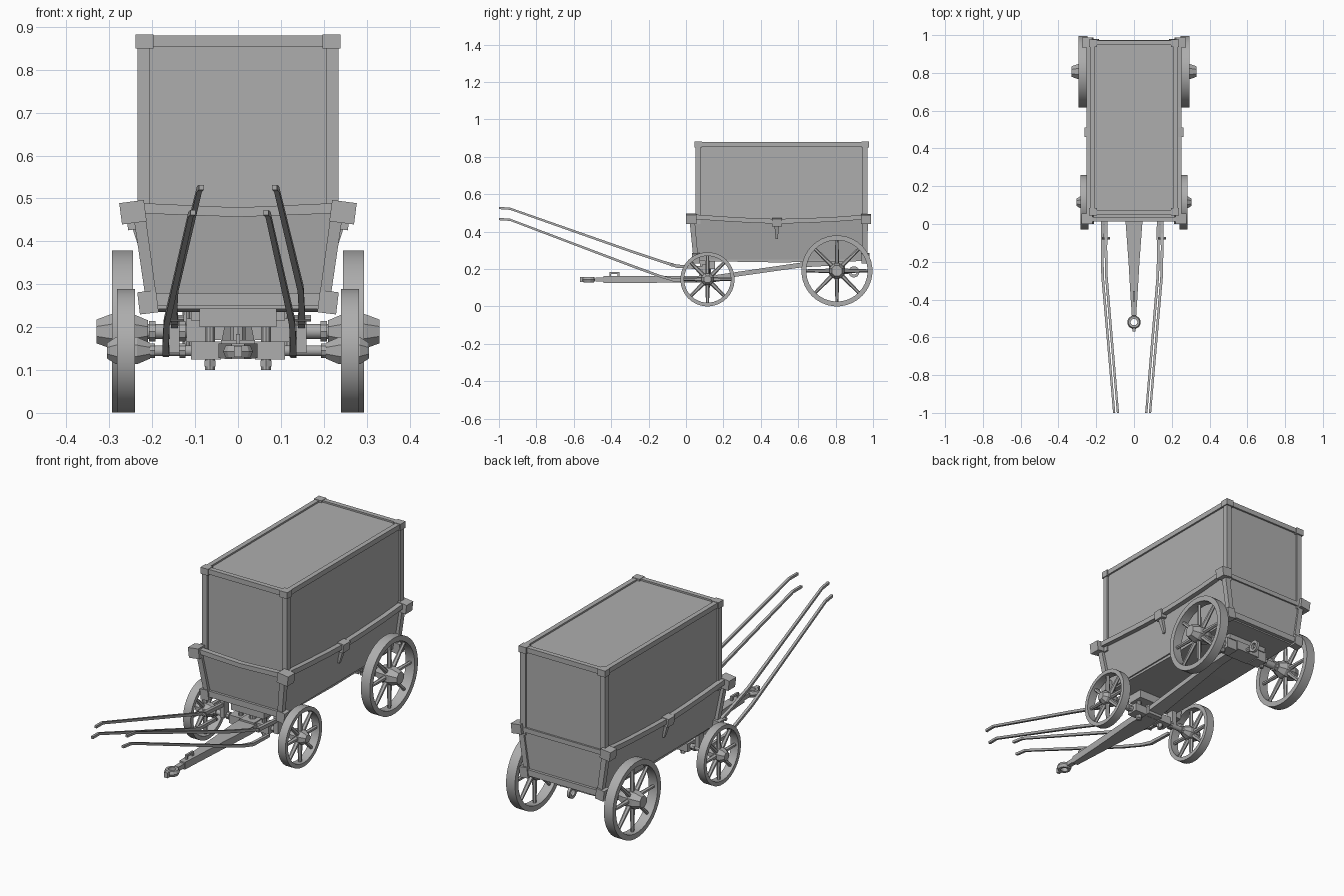
import bpy, bmesh, math
from mathutils import Vector, Matrix

if "Cube" in bpy.data.objects:
    bpy.data.objects.remove(bpy.data.objects["Cube"])

grey = bpy.data.materials.new("weathered grey")
grey.diffuse_color = (0.42, 0.42, 0.42, 1)
grey.use_nodes = True
grey.node_tree.nodes["Principled BSDF"].inputs["Base Color"].default_value = grey.diffuse_color


def finish(name, bm, smooth=False):
    bmesh.ops.recalc_face_normals(bm, faces=bm.faces[:])
    me = bpy.data.meshes.new(name)
    bm.to_mesh(me)
    bm.free()
    me.materials.append(grey)
    ob = bpy.data.objects.new(name, me)
    bpy.context.collection.objects.link(ob)
    if smooth:
        bpy.ops.object.select_all(action='DESELECT')
        ob.select_set(True)
        bpy.context.view_layer.objects.active = ob
        bpy.ops.object.shade_smooth_by_angle(angle=math.radians(35))
    return ob


def loft(name, axis, sections):
    """Rectangular sections (x, y, z, half_a, half_b) skinned along one axis."""
    u, v = [Vector(row) for i, row in enumerate(Matrix.Identity(3)) if i != axis]
    bm = bmesh.new()
    rings = []
    for x, y, z, a, b in sections:
        c = Vector((x, y, z))
        rings.append([bm.verts.new(c + u * a * s + v * b * t)
                      for s, t in ((-1, -1), (1, -1), (1, 1), (-1, 1))])
    for r, q in zip(rings, rings[1:]):
        for i in range(4):
            j = (i + 1) % 4
            bm.faces.new((r[i], r[j], q[j], q[i]))
    bm.faces.new(rings[0])
    bm.faces.new(rings[-1])
    return finish(name, bm)


def box(name, x0, x1, y0, y1, z0, z1, tilt=0):
    bm = bmesh.new()
    c = Vector(((x0 + x1) / 2, (y0 + y1) / 2, (z0 + z1) / 2))
    m = Matrix.Translation(c) @ Matrix.Rotation(tilt, 4, 'Y') @ Matrix.Diagonal((x1 - x0, y1 - y0, z1 - z0, 1))
    bmesh.ops.create_cube(bm, size=1, matrix=m)
    return finish(name, bm)


def lathe(name, centre, axis, profile, n=16, closed=False, smooth=True):
    """Profile of (distance along axis, radius) turned around 'X', 'Y' or 'Z'."""
    m = {'X': Matrix.Rotation(math.pi / 2, 3, 'Y'),
         'Y': Matrix.Rotation(-math.pi / 2, 3, 'X'), 'Z': Matrix.Identity(3)}[axis]
    bm = bmesh.new()
    rings = []
    for d, r in profile:
        rings.append([bm.verts.new(Vector(centre) + m @ Vector((
            r * math.cos(2 * math.pi * (i + .5) / n), r * math.sin(2 * math.pi * (i + .5) / n), d)))
            for i in range(n)])
    pairs = list(zip(rings, rings[1:])) + ([(rings[-1], rings[0])] if closed else [])
    for r, q in pairs:
        for i in range(n):
            j = (i + 1) % n
            bm.faces.new((r[i], r[j], q[j], q[i]))
    if not closed:
        bm.faces.new(rings[0])
        bm.faces.new(rings[-1])
    return finish(name, bm, smooth)


def rod(name, a, b, axis, r, n=10):
    return lathe(name, a, axis, [(0, r), (b, r)], n)


def wheel(name, side, y, r, x0, x1, hub, rim):
    xc, w = side * (x0 + x1) / 2, (x1 - x0) / 2
    ri = r - rim
    lathe(name + "_rim", (xc, y, r), 'X', [(-w, ri), (-w, r), (w, r), (w, ri)], 36, True)
    lathe(name + "_hub", (0, y, r), 'X', [(side * d, q) for d, q in hub], 8, False, False)
    # tapered spokes
    bm = bmesh.new()
    for k in range(8):
        m = (Matrix.Translation((xc, y, r)) @ Matrix.Rotation(k * math.pi / 4, 4, 'X')
             @ Matrix.Translation((0, 0, (ri + .01) / 2)))
        bmesh.ops.create_cone(bm, cap_ends=True, segments=6, radius1=.013, radius2=.008,
                              depth=ri + .01, matrix=m)
    finish(name + "_spokes", bm)


# upper cargo box: panels, corner posts, top frame
box("cargo_box", -.225, .225, .06, .963, .44, .872)
for s in (-1, 1):
    n = "right" if s > 0 else "left"
    for y, e in ((.065, "front"), (.958, "rear")):
        box(f"{e}_{n}_post", s * .22 - .014, s * .22 + .014, y - .013, y + .013, .44, .86)
        box(f"{e}_{n}_top_corner", s * .218 - .021, s * .218 + .021, y - .02, y + .02, .85, .882)
    box(f"{n}_top_rail", s * .222 - .012, s * .222 + .012, .07, .955, .855, .88)
for y, e in ((.063, "front"), (.96, "rear")):
    box(f"{e}_top_rail", -.21, .21, y - .012, y + .012, .855, .88)

# flared lower body: bottom, top sections along z
loft("lower_body", 2, [(0, .508, .25, .197, .452), (0, .497, .465, .23, .467)])
loft("floor_boards", 1, [(0, .07, .25, .19, .008), (0, .5, .243, .19, .008), (0, .95, .25, .19, .008)])
box("front_bottom_rail", -.19, .19, .04, .06, .25, .28)
box("rear_bottom_rail", -.2, .2, .955, .974, .245, .275)
loft("front_sagging_rail", 0, [(-.22, .025, .477, .013, .012), (0, .025, .468, .013, .011),
                               (.22, .025, .477, .013, .012)])
box("rear_middle_rail", -.22, .22, .953, .972, .455, .478)

for s in (-1, 1):
    n = "right" if s > 0 else "left"
    # sagging side rail with its blocks
    loft(f"{n}_side_rail", 1, [(s * .24, y, z, .012, .0125) for y, z in
         ((.03, .48), (.2, .468), (.36, .459), (.485, .455), (.62, .458), (.8, .466), (.96, .478))])
    box(f"{n}_front_rail_block", s * .245 - .029, s * .245 + .029, 0, .055, .443, .493, s * .13)
    box(f"{n}_rear_rail_block", s * .245 - .027, s * .245 + .027, .935, .988, .445, .492, s * .13)
    box(f"{n}_middle_rail_block", s * .241 - .018, s * .241 + .018, .46, .512, .428, .471, s * .13)
    loft(f"{n}_middle_bracket", 2, [(s * .217, .485, .36, .006, .006), (s * .238, .485, .43, .008, .012)])
    # sloped corner posts and their feet
    for y0, y1, e in ((.053, .033, "front"), (.958, .958, "rear")):
        loft(f"{e}_{n}_sloped_post", 2, [(s * .2, y0, .25, .013, .013), (s * .23, y1, .46, .014, .014)])
        box(f"{e}_{n}_foot_block", s * .21 - .022, s * .21 + .022, y0 - .02, y0 + .022, .232, .284, s * .12)

    # wheels
    wheel(f"front_{n}_wheel", s, .115, .145, .24, .282,
          [(.205, .02), (.235, .034), (.285, .034), (.305, .02)], .02)
    wheel(f"rear_{n}_wheel", s, .807, .19, .245, .294,
          [(.21, .028), (.245, .044), (.295, .044), (.33, .03)], .026)

    # draught shafts, upper pair symmetric, lower pair offset slightly
    loft(f"{n}_upper_shaft", 1, [(s * x, y, z, h, h) for x, y, z, h in
         ((.148, .1, .205, .008), (.148, -.05, .215, .009), (.149, -.12, .237, .007), (.146, -.28, .29, .007),
          (.09, -.94, .522, .006), (.085, -1, .526, .006))])
    loft(f"{n}_lower_shaft", 1, [(s * x - .02, y, z, h, h) for x, y, z, h in
         ((.148, .06, .137, .007), (.148, -.07, .142, .008), (.149, -.14, .162, .007), (.146, -.28, .213, .007),
          (.09, -.94, .463, .006), (.085, -1, .467, .006))])
    rod(f"{n}_shaft_pin", (s * .148 - .022, -.075, .221), .044, 'X', .008, 8)
    box(f"{n}_shaft_hanger", s * .148 - .012, s * .148 + .012, .085, .125, .14, .225)

    # axle fittings
    box(f"{n}_front_axle_clamp", s * .075 - .035, s * .075 + .035, .085, .145, .125, .166)
    rod(f"{n}_front_king_bolt", (s * .065, .115, .1), .11, 'Z', .012)
    lathe(f"{n}_front_bolt_nut", (s * .065, .115, .108), 'Z', [(0, .015), (.014, .015)], 6, False, False)
    box(f"{n}_rear_axle_clamp", s * .09 - .03, s * .09 + .03, .775, .84, .165, .22)
    rod(f"{n}_rear_axle_bolt", (s * .12, .807, .15), .1, 'Z', .01)
    for x in (.13, .2):
        lathe(f"{n}_rear_axle_collar", (s * x, .807, .19), 'X', [(-.008, .025), (.008, .025)], 10)
        lathe(f"{n}_front_axle_collar", (s * x, .115, .145), 'X', [(-.007, .018), (.007, .018)], 10)

# axles and bolsters
rod("front_axle", (-.25, .115, .145), .5, 'X', .013, 12)
rod("rear_axle", (-.26, .807, .19), .52, 'X', .018, 12)
box("front_bolster", -.09, .09, .075, .155, .2, .25)
box("rear_bolster", -.11, .11, .77, .845, .215, .25)
box("front_axle_centre", -.04, .04, .07, .16, .13, .17)
box("rear_axle_centre", -.065, .065, .765, .85, .17, .215)
rod("turning_pin", (0, .115, .15), .08, 'Z', .018)

# reach beam joining the axles
loft("reach_beam", 1, [(0, .1, .147, .04, .012), (0, .62, .222, .025, .013), (0, .8, .232, .022, .013)])

# draw pole with coupling
loft("draw_pole", 1, [(0, .13, .145, .046, .016), (0, .03, .145, .046, .017),
                      (0, -.2, .144, .029, .018), (0, -.44, .144, .015, .018)])
box("pole_neck", -.012, .012, -.485, -.43, .133, .155)
lathe("pole_coupling_ring", (0, -.52, .143), 'Z',
      [(-.014, .018), (-.014, .03), (0, .036), (.014, .03), (.014, .018)], 12, True, False)
box("coupling_tongue", -.009, .009, -.568, -.535, .13, .156)
box("pole_staple_front", -.005, .005, -.41, -.4, .16, .184)
box("pole_staple_rear", -.005, .005, -.365, -.355, .16, .184)
box("pole_staple_bar", -.005, .005, -.41, -.355, .174, .184)

# rear tow hook: bar and coiled hook
rod("tow_bar", (0, .84, .185), .03, 'Y', .012, 8)
lathe("tow_hook_ring", (0, .898, .185), 'X',
      [(-.007, .016), (-.007, .03), (.007, .03), (.007, .016)], 14, True)
